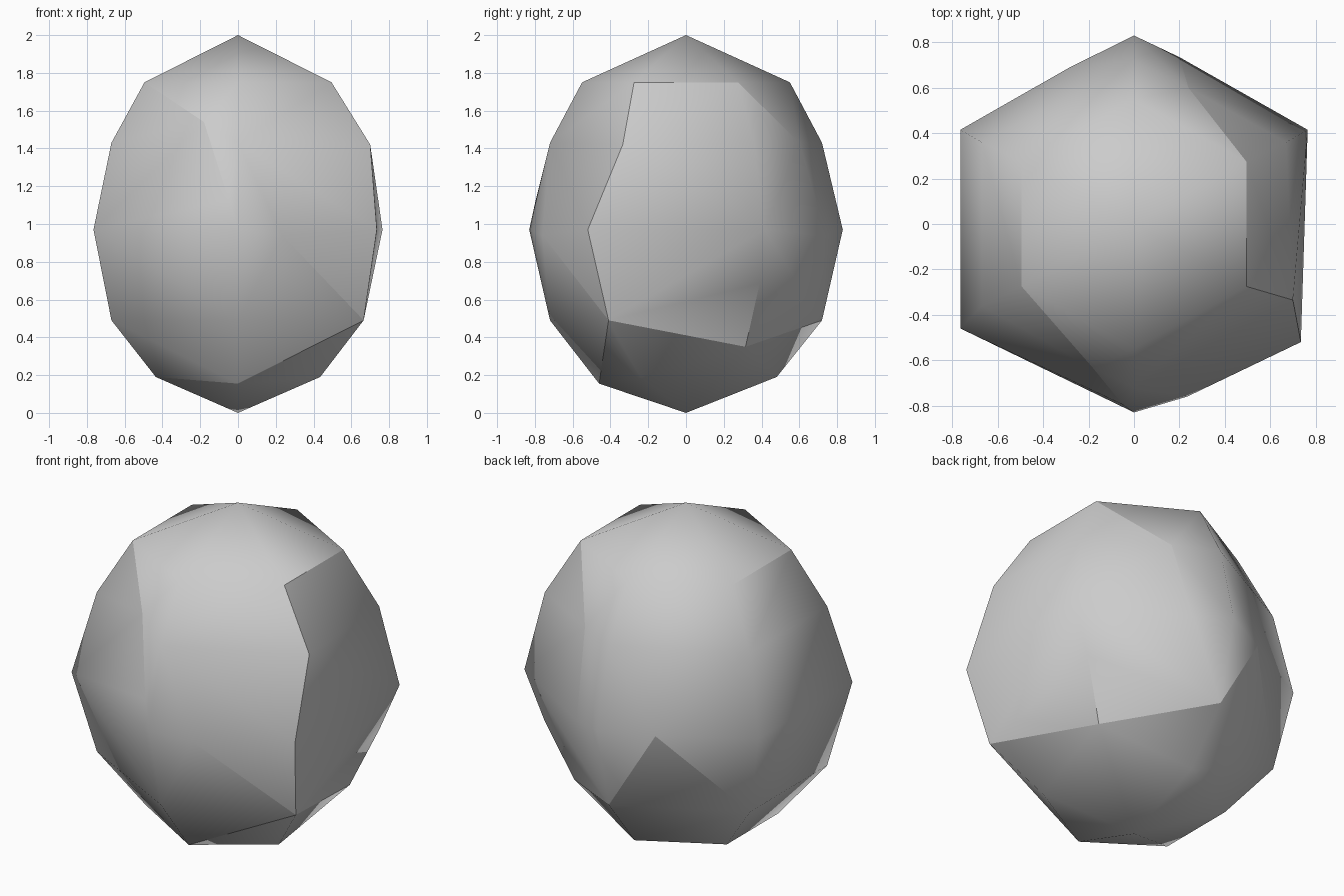
import bpy, bmesh
from math import cos, sin, radians

cube = bpy.data.objects.get("Cube")
if cube:
    bpy.data.objects.remove(cube, do_unlink=True)

# Six-sided egg profile: x reach, y reach, height of each ring
RINGS = [(0.495, 0.55, 1.75), (0.67, 0.72, 1.43), (0.765, 0.83, 0.97),
         (0.67, 0.72, 0.49), (0.435, 0.48, 0.19)]
COLUMNS = {"right_back": 30, "back": 90, "left_back": 150,
           "left_front": 210, "front": 270, "right_front": 330}

points = {"top": (0, 0, 2), "bottom": (0, 0, 0)}
for i, (rx, ry, z) in enumerate(RINGS, 1):
    for name, angle in COLUMNS.items():
        a = radians(angle)
        points[f"{name}{i}"] = (rx * cos(a) / cos(radians(30)), ry * sin(a), z)

# Chipped corners that break the regular shape
points.update({
    "right_front2": (0.70, -0.335, 1.42),
    "right_front3": (0.735, -0.52, 0.97),
    "right_front4": (0.665, -0.41, 0.49),
    "left_front3": (-0.765, -0.46, 0.97),
    "right_back4": (0.65, 0.39, 0.685),
    "right_back5": (0.51, 0.315, 0.35),
    "front5": (0, -0.46, 0.155),
})
# Extra points on the ridges that run diagonally across the stone
points.update({
    "front_ridge_high": (-0.18, -0.635, 1.54),
    "front_ridge_mid": (-0.05, -0.795, 1.13),
    "front_ridge_low": (0.235, -0.76, 0.94),
    "back_ridge_high": (0.24, 0.60, 1.43),
    "back_ridge_low": (0.20, 0.735, 0.94),
    "left_ridge_high": (-0.455, 0.48, 1.37),
    "left_ridge_low": (-0.283, 0.69, 0.96),
})

# Hard ridges, each a path from point to point
RIDGES = [
    "left_front1 front_ridge_high front_ridge_mid front_ridge_low right_front4 front5 left_front5",
    "right_back1 right_front1 right_front2 right_front3 right_front4 right_back5 back4",
    "right_front3 right_back4 back_ridge_low back_ridge_high right_back1",
    "left_front1 left_back1 left_ridge_high left_ridge_low back4",
    "left_ridge_low left_back4",
    "right_back4 right_back5",
]

# Stone body: wrap the points, then crease the ridges
bm = bmesh.new()
verts = {name: bm.verts.new(co) for name, co in points.items()}
bmesh.ops.convex_hull(bm, input=list(verts.values()))
bmesh.ops.recalc_face_normals(bm, faces=bm.faces)
for face in bm.faces:
    face.smooth = True
for ridge in RIDGES:
    path = ridge.split()
    for a, b in zip(path, path[1:]):
        if verts[a].is_valid and verts[b].is_valid:
            edge = bm.edges.get((verts[a], verts[b]))
            if edge:
                edge.smooth = False
bmesh.ops.delete(bm, geom=[v for v in bm.verts if not v.link_faces], context="VERTS")

mesh = bpy.data.meshes.new("stone")
bm.to_mesh(mesh)
bm.free()
stone = bpy.data.objects.new("stone", mesh)
bpy.context.collection.objects.link(stone)

# Plain grey
grey = bpy.data.materials.new("stone_grey")
grey.use_nodes = True
colour = (0.6, 0.6, 0.6, 1)
grey.diffuse_color = colour
grey.node_tree.nodes["Principled BSDF"].inputs["Base Color"].default_value = colour
mesh.materials.append(grey)
